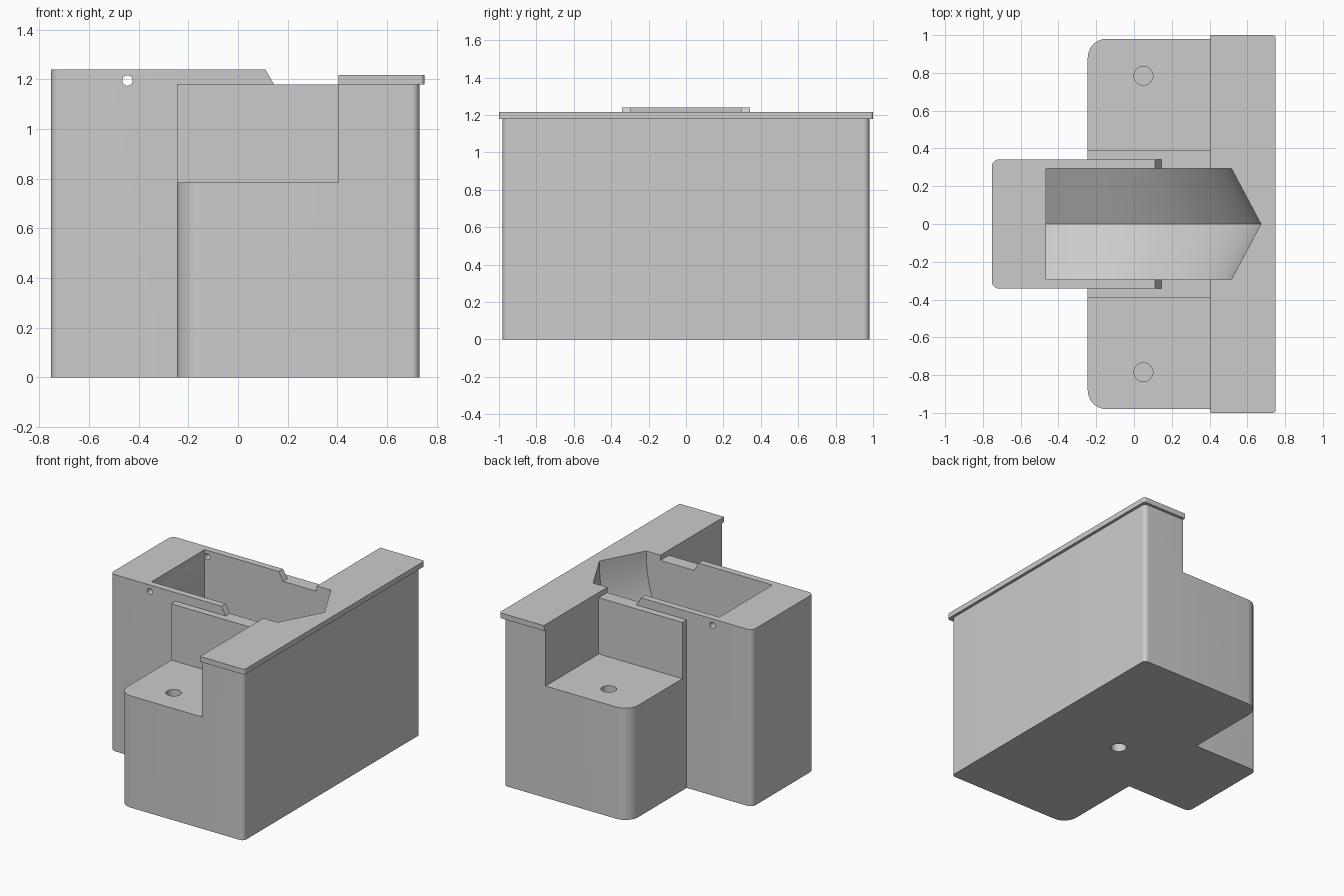
import bpy, bmesh, math

cube = bpy.data.objects.get("Cube")
if cube:
    bpy.data.objects.remove(cube, do_unlink=True)

grey = bpy.data.materials.new("plain_grey")
grey.use_nodes = True
COLOUR = (0.6, 0.6, 0.6, 1)
grey.diffuse_color = COLOUR
grey.node_tree.nodes["Principled BSDF"].inputs["Base Color"].default_value = COLOUR


def make_object(name, bm):
    bmesh.ops.recalc_face_normals(bm, faces=bm.faces)
    mesh = bpy.data.meshes.new(name)
    bm.to_mesh(mesh)
    bm.free()
    mesh.materials.append(grey)
    obj = bpy.data.objects.new(name, mesh)
    bpy.context.collection.objects.link(obj)
    return obj


def rounded_outline(x0, x1, half_y, r_left, r_right, steps=12):
    """Rectangle outline with separate corner radii on the -x and +x ends."""
    corners = [(x1, 1, r_right, 0), (x0, 1, r_left, 1),
               (x0, -1, r_left, 2), (x1, -1, r_right, 3)]
    points = []
    for x, side, r, quarter in corners:
        if r == 0:
            points.append((x, side * half_y))
            continue
        cx = x - r if x == x1 else x + r
        cy = side * (half_y - r)
        for i in range(steps + 1):
            a = (quarter + i / steps) * math.pi / 2
            points.append((cx + r * math.cos(a), cy + r * math.sin(a)))
    return points


def loft(name, layers):
    """Solid through stacked outlines, each given as (points, z)."""
    bm = bmesh.new()
    rings = [[bm.verts.new((x, y, z)) for x, y in pts] for pts, z in layers]
    n = len(rings[0])
    for a, b in zip(rings, rings[1:]):
        for i in range(n):
            j = (i + 1) % n
            bm.faces.new((a[i], a[j], b[j], b[i]))
    bm.faces.new(rings[0])
    bm.faces.new(rings[-1])
    return make_object(name, bm)


def cylinder(name, radius, depth, location, along_y=False):
    bpy.ops.mesh.primitive_cylinder_add(
        vertices=48, radius=radius, depth=depth, location=location,
        rotation=(math.pi / 2 if along_y else 0, 0, 0))
    obj = bpy.context.object
    obj.name = name
    obj.data.materials.append(grey)
    return obj


def combine(target, other, operation):
    mod = target.modifiers.new(operation.title(), 'BOOLEAN')
    mod.operation, mod.solver, mod.object = operation, 'EXACT', other
    bpy.context.view_layer.objects.active = target
    bpy.ops.object.modifier_apply(modifier=mod.name)
    bpy.data.objects.remove(other, do_unlink=True)


# Main block
BODY_TOP = 1.18
outline = rounded_outline(-0.245, 0.73, 0.98, 0.1, 0.03)
block = loft("housing_block", [(outline, 0), (outline, BODY_TOP)])

# Lowered shelves on both sides, each with a round socket
for side in (-1, 1):
    pts = [(-0.5, side * 0.39), (0.405, side * 0.39),
           (0.405, side * 1.2), (-0.5, side * 1.2)]
    combine(block, loft("shelf_cutter", [(pts, 0.785), (pts, 1.5)]), 'DIFFERENCE')
    combine(block, cylinder("socket_cutter", 0.05, 0.2, (0.05, side * 0.785, 0.785)),
            'DIFFERENCE')

# Projecting arm with raised, bevelled top
arm = rounded_outline(-0.753, 0.145, 0.342, 0.04, 0)
arm_top = [(min(x, 0.11), y) for x, y in arm]
combine(block, loft("arm", [(arm, 0), (arm, BODY_TOP), (arm_top, 1.24)]), 'UNION')

# Overhanging cap plate
cap = rounded_outline(0.405, 0.75, 1.0, 0, 0.015)
combine(block, loft("cap", [(cap, BODY_TOP), (cap, 1.217)]), 'UNION')


# Swept pocket: a pointed section turned about the pin
PIN_X, PIN_Z, BACK_X, HALF, ROOF = -0.445, 1.195, -0.465, 0.295, 1.4


def sweep_path(radius, steps=48):
    path = [(PIN_X + radius, ROOF)]
    for i in range(steps + 1):
        a = i / steps * math.pi / 2
        path.append((PIN_X + radius * math.cos(a), PIN_Z - radius * math.sin(a)))
    path.append((BACK_X, PIN_Z - radius))
    return path


bm = bmesh.new()
rows = [[bm.verts.new((x, y, z)) for x, z in sweep_path(r)]
        for y, r in ((-HALF, 0.96), (0, 1.117), (HALF, 0.96))]
back = [bm.verts.new((BACK_X, y, ROOF)) for y in (-HALF, HALF)]
for a, b in zip(rows, rows[1:]):
    for i in range(len(a) - 1):
        bm.faces.new((a[i], a[i + 1], b[i + 1], b[i]))
bm.faces.new(rows[0] + [back[0]])
bm.faces.new(rows[2] + [back[1]])
bm.faces.new([back[0]] + [row[0] for row in rows] + [back[1]])
bm.faces.new([back[0]] + [row[-1] for row in rows] + [back[1]])
combine(block, make_object("pocket_cutter", bm), 'DIFFERENCE')

# Pin hole through the arm and socket in the underside
combine(block, cylinder("pin_cutter", 0.021, 1.0, (PIN_X, 0, PIN_Z), True), 'DIFFERENCE')
combine(block, cylinder("base_socket_cutter", 0.05, 0.2, (0.13, 0, 0)), 'DIFFERENCE')

bpy.ops.object.select_all(action='DESELECT')
block.select_set(True)
bpy.context.view_layer.objects.active = block
bpy.ops.object.shade_smooth_by_angle(angle=math.radians(20))
